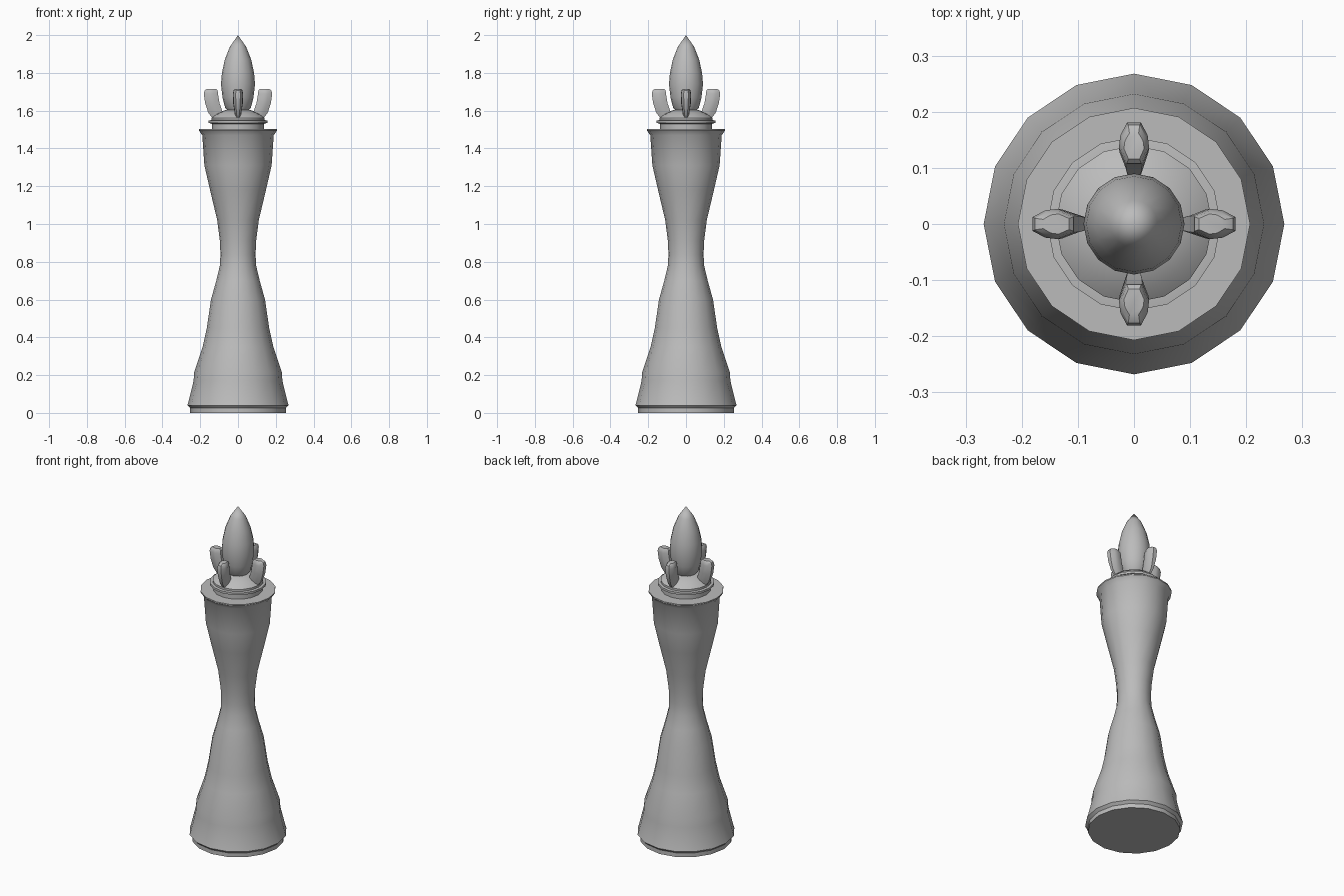
import bpy, bmesh, math
from mathutils import Matrix

SIDES = 16

old = bpy.data.objects.get("Cube")
if old:
    bpy.data.objects.remove(old, do_unlink=True)

stone = bpy.data.materials.new("plain grey")
stone.use_nodes = True
grey = (0.5, 0.5, 0.5, 1)
stone.diffuse_color = grey
stone.node_tree.nodes["Principled BSDF"].inputs["Base Color"].default_value = grey


def finish(name, bm, angle):
    bmesh.ops.recalc_face_normals(bm, faces=bm.faces)
    mesh = bpy.data.meshes.new(name)
    bm.to_mesh(mesh)
    bm.free()
    mesh.materials.append(stone)
    obj = bpy.data.objects.new(name, mesh)
    bpy.context.collection.objects.link(obj)
    bpy.ops.object.select_all(action='DESELECT')
    obj.select_set(True)
    bpy.context.view_layer.objects.active = obj
    bpy.ops.object.shade_smooth_by_angle(angle=math.radians(angle))
    return obj


def skin(bm, rings):
    """Join equal rings of vertices and cap both ends."""
    for low, high in zip(rings, rings[1:]):
        n = len(low)
        for i in range(n):
            j = (i + 1) % n
            bm.faces.new((low[i], low[j], high[j], high[i]))
    bm.faces.new(rings[0][::-1])
    bm.faces.new(rings[-1])


def lathe(name, profile, angle=35):
    """Turn (radius, height) points around the z axis."""
    bm = bmesh.new()
    rings = []
    for r, z in profile:
        turn = [2 * math.pi * i / SIDES for i in range(SIDES)]
        rings.append([bm.verts.new((r * math.cos(a), r * math.sin(a), z)) for a in turn])
    skin(bm, rings)
    bmesh.ops.remove_doubles(bm, verts=bm.verts, dist=0.0005)
    return finish(name, bm, angle)


# Waisted body with flared foot and rim
lathe("body", [
    (0.253, 0), (0.253, 0.025), (0.268, 0.04), (0.262, 0.06), (0.235, 0.17),
    (0.232, 0.215), (0.187, 0.35), (0.165, 0.45), (0.143, 0.6), (0.115, 0.7),
    (0.096, 0.78), (0.093, 0.84), (0.096, 0.91), (0.11, 1.02), (0.148, 1.18),
    (0.178, 1.31), (0.189, 1.47), (0.207, 1.495), (0.207, 1.502)])

# Collar steps and dome
lathe("collar", [(0.137, 1.49), (0.137, 1.53), (0.155, 1.535), (0.155, 1.548),
                 (0.14, 1.55)])
lathe("dome", [(0.14, 1.545), (0.14, 1.562), (0.115, 1.582), (0.07, 1.602), (0.03, 1.608)])

# Pointed bud on top
lathe("bud", [(0.05, 1.595), (0.068, 1.615), (0.082, 1.67), (0.09, 1.74), (0.085, 1.8),
              (0.07, 1.87), (0.042, 1.94), (0, 2)], 45)

# Four upright petals: (height, inner, outer, half width) for each ring
LEVELS = [(1.56, 0.07, 0.135, 0.012), (1.59, 0.08, 0.158, 0.018),
          (1.64, 0.098, 0.174, 0.026), (1.69, 0.106, 0.181, 0.027),
          (1.708, 0.108, 0.176, 0.023), (1.716, 0.116, 0.162, 0.018)]
for k, side in enumerate(("left", "back", "right", "front")):
    bm = bmesh.new()
    rings = []
    for z, inner, outer, w in LEVELS:
        mid = (inner + outer) / 2
        half = (outer - inner) / 2
        outline = [(inner, -w * 0.55), (mid - half * 0.2, -w), (mid + half * 0.4, -w * 0.9),
                   (outer, -w * 0.45)]
        outline += [(x, -y) for x, y in reversed(outline)]
        rings.append([bm.verts.new((x, y, z)) for x, y in outline])
    skin(bm, rings)
    bmesh.ops.transform(bm, matrix=Matrix.Rotation(k * math.pi / 2, 4, 'Z'), verts=bm.verts)
    finish(side + "_petal", bm, 30)
